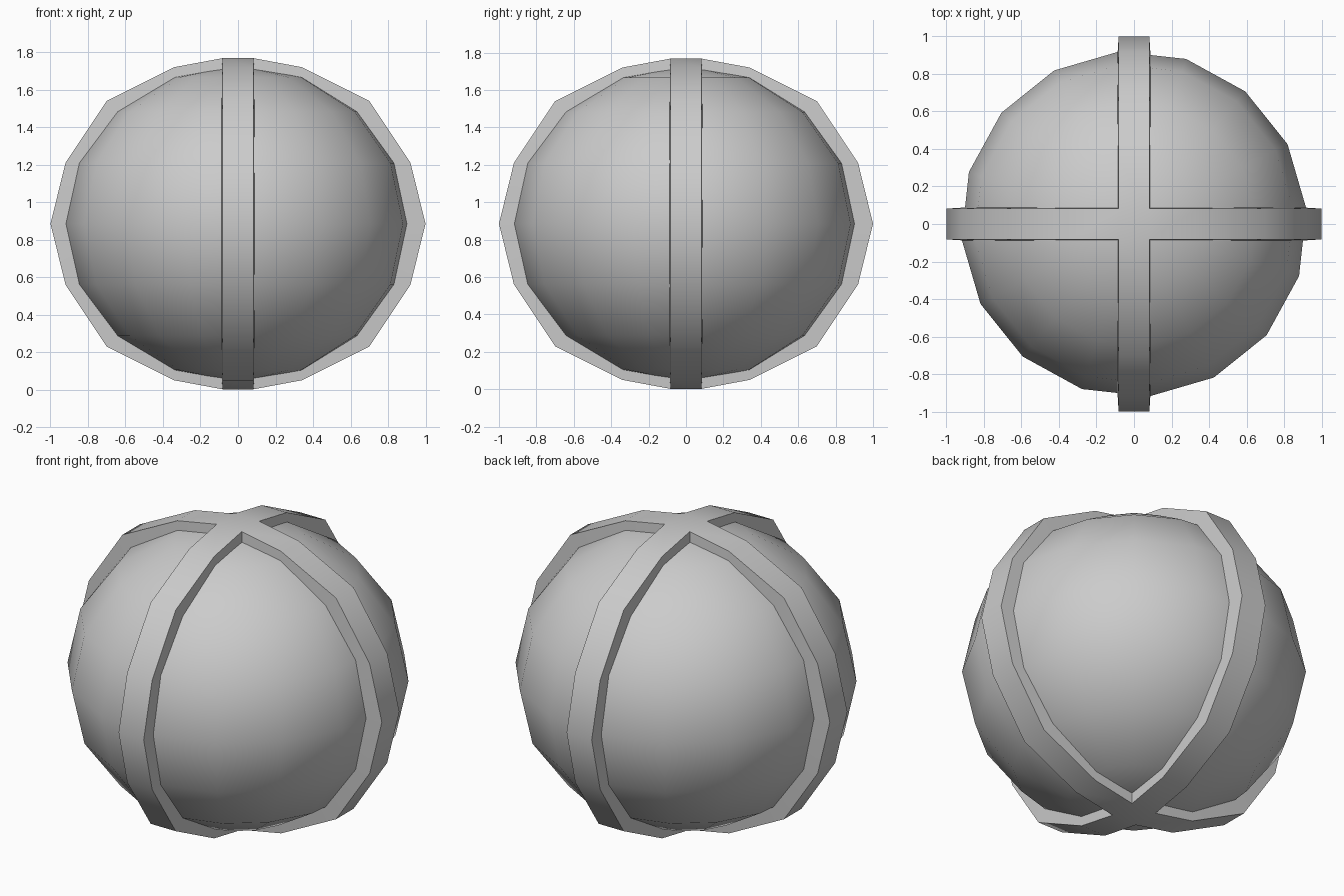
import bpy, bmesh, math
from mathutils import Matrix

if "Cube" in bpy.data.objects:
    bpy.data.objects.remove(bpy.data.objects["Cube"])

CZ = 0.885  # height of the centre

# Squashed smooth ball, turned slightly about z
bpy.ops.mesh.primitive_uv_sphere_add(segments=16, ring_count=8, radius=1,
                                     location=(0, 0, CZ), rotation=(0, 0, math.radians(5)))
ball = bpy.context.object
ball.name = "ball"
ball.scale = (0.923, 0.923, 0.845)
bpy.ops.object.shade_smooth()

# Two crossing bands: four arms meeting in square caps at top and bottom
OUT_W, IN_W = 0.082, 0.09          # half widths, slight draft on the sides
upper = [(0.34, 0.835), (0.70, 0.655), (0.92, 0.325)]
half = upper + [(1.0, 0.0)] + [(x, -z) for x, z in reversed(upper)]
outer = [(OUT_W, 0.883)] + half + [(OUT_W, -0.883)]
inner = [(IN_W, 0.77)] + [(x * 0.87, z * 0.87) for x, z in half] + [(IN_W, -0.77)]

bm = bmesh.new()
for k in range(4):
    rot = Matrix.Translation((0, 0, CZ)) @ Matrix.Rotation(k * math.pi / 2, 4, 'Z')
    sections = []
    for (xo, zo), (xi, zi) in zip(outer, inner):
        pts = [(xo, -OUT_W, zo), (xo, OUT_W, zo), (xi, IN_W, zi), (xi, -IN_W, zi)]
        vs = [bm.verts.new(p) for p in pts]
        bmesh.ops.transform(bm, matrix=rot, verts=vs)
        sections.append(vs)
    for a, b in zip(sections, sections[1:]):
        for i in range(4):
            j = (i + 1) % 4
            bm.faces.new((a[i], a[j], b[j], b[i]))

# Square caps where the arms cross
for w, z in ((OUT_W, 0.883), (IN_W, 0.77), (IN_W, -0.77), (OUT_W, -0.883)):
    bm.faces.new([bm.verts.new((sx * w, sy * w, CZ + z))
                  for sx, sy in ((-1, -1), (1, -1), (1, 1), (-1, 1))])
bmesh.ops.remove_doubles(bm, verts=bm.verts, dist=0.0005)
bmesh.ops.recalc_face_normals(bm, faces=bm.faces)
mesh = bpy.data.meshes.new("crossing_bands")
bm.to_mesh(mesh)
bm.free()
bands = bpy.data.objects.new("crossing_bands", mesh)
bpy.context.collection.objects.link(bands)
bands.location.z = 0

# Smooth along the bands, sharp at their sides
bpy.ops.object.select_all(action='DESELECT')
bands.select_set(True)
bpy.context.view_layer.objects.active = bands
bpy.ops.object.shade_smooth_by_angle(angle=math.radians(35))
